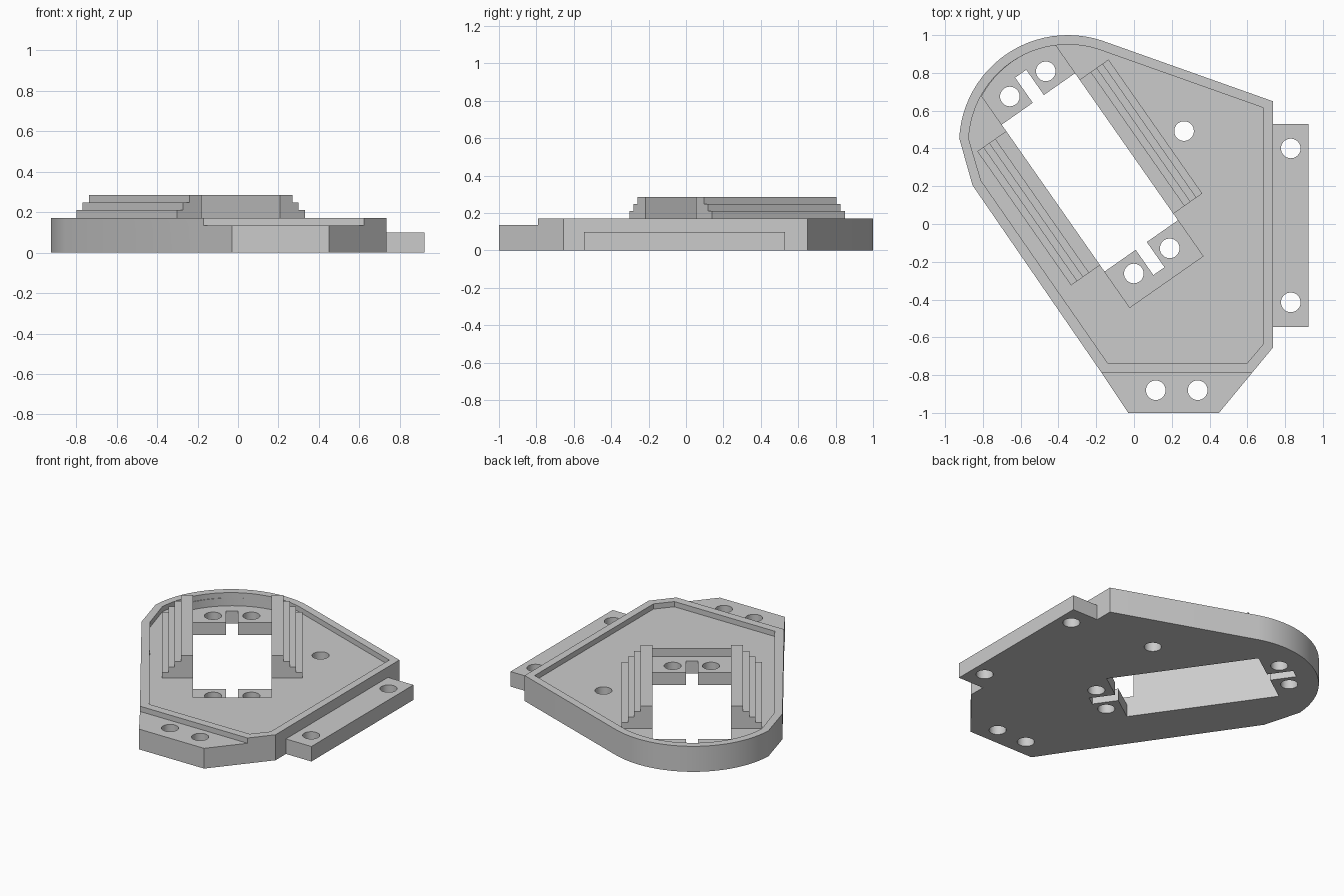
import bpy
import bmesh
import math
from mathutils import Vector

if "Cube" in bpy.data.objects:
    bpy.data.objects.remove(bpy.data.objects["Cube"], do_unlink=True)

grey = bpy.data.materials.new("plain grey")
grey.use_nodes = True
grey.diffuse_color = (0.6, 0.6, 0.6, 1)
grey.node_tree.nodes["Principled BSDF"].inputs["Base Color"].default_value = (0.6, 0.6, 0.6, 1)

# Sizes
TILT = math.radians(35)
CENTRE = Vector((-0.234, 0.273))
ALONG = Vector((math.sin(TILT), -math.cos(TILT)))
ACROSS = Vector((math.cos(TILT), math.sin(TILT)))
FLOOR, RIM, PAD = 0.135, 0.17, 0.083
SLOT_W, SLOT_L = 0.237, 0.475
HOLE = 0.052


def local(u, v):
    """Point in the slanted frame of the slot."""
    return CENTRE + ALONG * u + ACROSS * v


def slanted_box(u0, u1, v0, v1):
    return [local(u0, v0), local(u1, v0), local(u1, v1), local(u0, v1)]


def box(x0, x1, y0, y1):
    return [(x0, y0), (x1, y0), (x1, y1), (x0, y1)]


def arc(cx, cy, r, start, end, steps):
    angles = [math.radians(start + (end - start) * i / steps) for i in range(steps + 1)]
    return [(cx + r * math.cos(a), cy + r * math.sin(a)) for a in angles]


def prism(name, points, z0, z1):
    """Extrude a flat outline between two heights."""
    bm = bmesh.new()
    face = bm.faces.new([bm.verts.new((p[0], p[1], z0)) for p in points])
    top = bmesh.ops.extrude_face_region(bm, geom=[face])["geom"]
    moved = [e for e in top if isinstance(e, bmesh.types.BMVert)]
    bmesh.ops.translate(bm, verts=moved, vec=(0, 0, z1 - z0))
    bmesh.ops.recalc_face_normals(bm, faces=bm.faces)
    mesh = bpy.data.meshes.new(name)
    bm.to_mesh(mesh)
    bm.free()
    mesh.materials.append(grey)
    obj = bpy.data.objects.new(name, mesh)
    bpy.context.collection.objects.link(obj)
    return obj


def combine(target, tool, operation="DIFFERENCE"):
    """Apply a boolean and throw the tool away."""
    mod = target.modifiers.new("boolean", "BOOLEAN")
    mod.object = tool
    mod.operation = operation
    mod.solver = "EXACT"
    bpy.context.view_layer.objects.active = target
    bpy.ops.object.modifier_apply(modifier=mod.name)
    bpy.data.objects.remove(tool, do_unlink=True)


# Base plate with a rounded back corner
outline = [(0.735, 0.65)] + arc(-0.35, 0.424, 0.576, 72, 177, 24)
outline += [(-0.855, 0.205), (-0.17, -0.79), (-0.03, -1), (0.45, -1), (0.735, -0.655)]
plate = prism("base_plate", outline, 0, RIM)

# Side mounting tab
combine(plate, prism("tab", box(0.7, 0.923, -0.545, 0.53), 0, 0.1), "UNION")

# Recess inside the rim, and the lower front lip
inner = [(0.685, 0.615)] + arc(-0.35, 0.424, 0.526, 72, 177, 24)
inner += [(-0.81, 0.23), (-0.14, -0.735), (0.6, -0.735), (0.685, -0.635)]
combine(plate, prism("recess", inner, FLOOR, 0.4))
combine(plate, prism("lip", box(-0.5, 0.9, -1.2, -0.79), FLOOR, 0.4))

# Sunken pads at both slot ends, the far one ending on the round rim
far = [local(0, -SLOT_W), local(0, SLOT_W)]
spread = math.asin(SLOT_W / 0.526)
for i in range(13):
    a = spread * (1 - i / 6)
    far.append(local(-0.19 - 0.525 * math.cos(a), 0.526 * math.sin(a)))
combine(plate, prism("far_pad", far, PAD, FLOOR + 0.001))
combine(plate, prism("near_pad", slanted_box(0, 0.707, -SLOT_W, SLOT_W), PAD, 0.4))

# Slot with a notch at each end
slot = []
for s in (-1, 1):
    a, b = s * SLOT_L, s * (SLOT_L + 0.163)
    slot += [local(a, s * SLOT_W), local(a, s * 0.036), local(b, s * 0.036),
             local(b, -s * 0.036), local(a, -s * 0.036), local(a, -s * SLOT_W)]
combine(plate, prism("slot", slot, -0.1, 0.4))

# Screw holes
holes = [local(u, v) for u in (-0.572, 0.572) for v in (-0.116, 0.116)]
holes += [(0.265, 0.492), (0.115, -0.88), (0.337, -0.88), (0.83, 0.4), (0.83, -0.415)]
for x, y in holes:
    combine(plate, prism("hole", arc(x, y, HOLE, 0, 348.75, 31), -0.1, 0.4))

# Stepped rails on both sides of the slot
parts = [plate]
for name, side in (("left_rail", 1), ("right_rail", -1)):
    profile = [(SLOT_W, FLOOR), (0.424, FLOOR)]
    for i in range(4):
        v, z = 0.424 - 0.038 * i, 0.172 + 0.0377 * i
        profile += [(v, z), (v - 0.038, z)]
    profile[-1] = (SLOT_W, profile[-1][1])
    rail = prism(name, profile, -0.433, 0.433)
    for vert in rail.data.vertices:
        v, z, u = vert.co
        p = local(u, side * v)
        vert.co = (p.x, p.y, z)
    bm = bmesh.new()
    bm.from_mesh(rail.data)
    bmesh.ops.recalc_face_normals(bm, faces=bm.faces)
    bm.to_mesh(rail.data)
    bm.free()
    parts.append(rail)

# Smooth the round walls, keep the edges sharp
for obj in bpy.context.selected_objects:
    obj.select_set(False)
for obj in parts:
    obj.select_set(True)
bpy.context.view_layer.objects.active = plate
bpy.ops.object.shade_smooth_by_angle(angle=math.radians(30))
